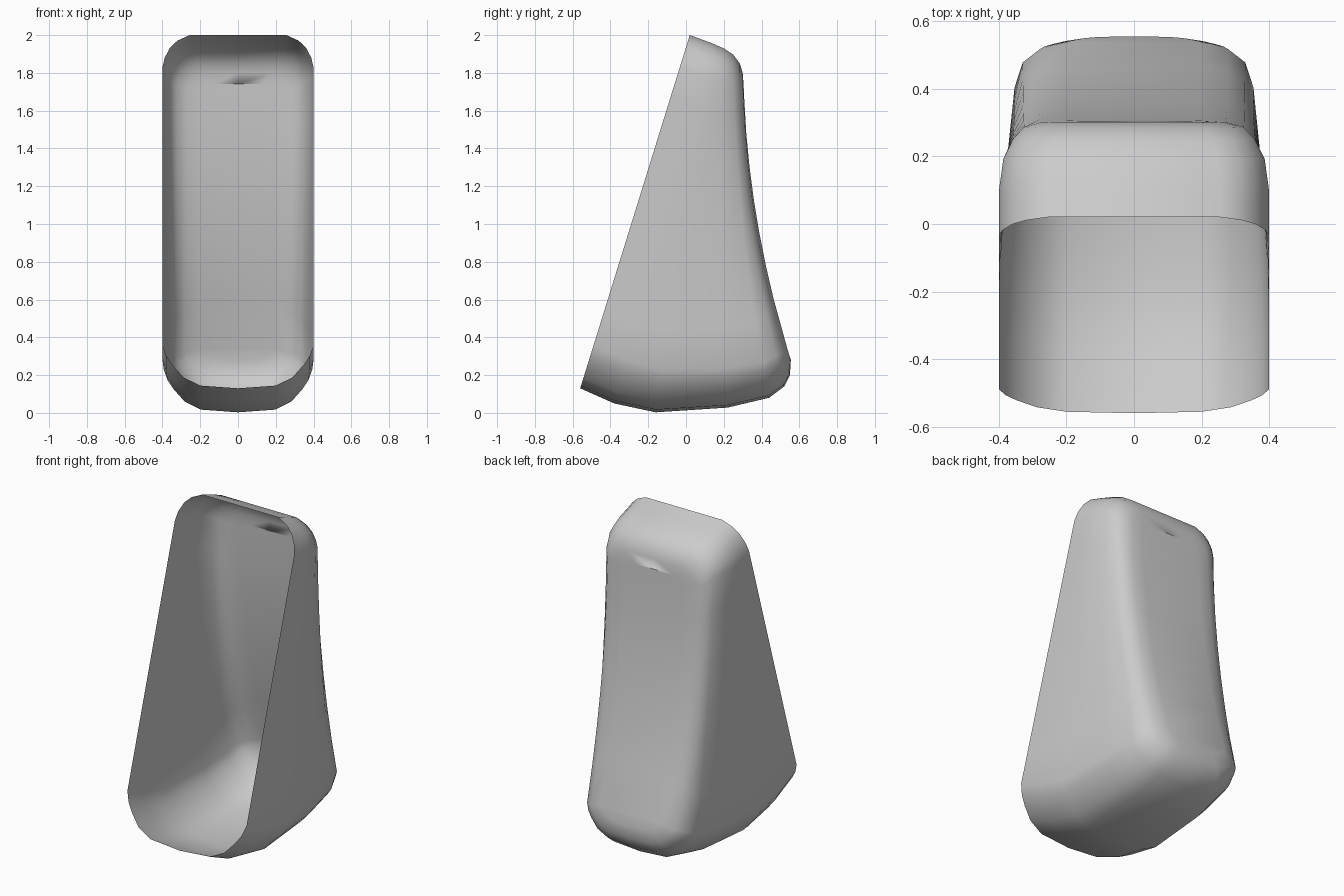
import bpy, bmesh
from mathutils import Vector

if "Cube" in bpy.data.objects:
    bpy.data.objects.remove(bpy.data.objects["Cube"])

# Rings from the open front to the back wall:
# bottom (y, z), top (y, z), half width low, half width high, inward bow
RINGS = [
    ((-.56, .13), (.02, 2.0), .40, .40, 0),
    ((-.38, .05), (.075, 1.98), .40, .40, 0),
    ((-.16, .003), (.13, 1.96), .393, .40, .01),
    ((.22, .028), (.20, 1.93), .372, .388, .03),
    ((.44, .08), (.25, 1.897), .353, .358, .045),
    ((.52, .14), (.285, 1.85), .330, .325, .058),
    ((.55, .20), (.30, 1.80), .28, .27, .055),
    ((.555, .28), (.305, 1.74), .20, .20, .052),
]
# Rounded corners: (width fraction, distance from the end)
LOW = [(0, 0), (.5, .015), (.72, .06), (.87, .13), (.95, .18), (1, .24)]
HIGH = [(1, .18), (.97, .125), (.9, .07), (.8, .03), (.64, 0), (0, 0)]
SIDES = [.22, .34, .46, .58, .70, .82]


def half_ring(bottom, top, w_low, w_high, bow):
    """Right half of one ring, from bottom centre to top centre."""
    a, b = Vector((0, *bottom)), Vector((0, *top))
    length = (b - a).length
    k = (w_low / .4) ** 2
    prof = [(f, d * k / length) for f, d in LOW]
    prof += [(1, s) for s in SIDES]
    prof += [(f, 1 - d * k / length) for f, d in HIGH]
    pts = []
    for f, s in prof:
        p = a.lerp(b, s)
        p.y -= bow * 4 * s * (1 - s)
        p.x = f * (w_low + (w_high - w_low) * s)
        pts.append(p)
    return pts


bm = bmesh.new()
rings = []
for spec in RINGS:
    right = half_ring(*spec)
    left = [Vector((-p.x, p.y, p.z)) for p in right[-2:0:-1]]
    rings.append([bm.verts.new(p) for p in right + left])

# Outer skin between rings
n = len(rings[0])
for r0, r1 in zip(rings, rings[1:]):
    for i in range(n):
        j = (i + 1) % n
        bm.faces.new((r0[i], r0[j], r1[j], r1[i]))

# Back wall strips joining the left and right sides of the last ring
last = rings[-1]
for i in range(n // 2):
    corners = [last[i], last[i + 1], last[-(i + 1) % n], last[-i % n]]
    bm.faces.new(list(dict.fromkeys(corners)))

bmesh.ops.recalc_face_normals(bm, faces=bm.faces)
mesh = bpy.data.meshes.new("open_shell")
bm.to_mesh(mesh)
bm.free()
mesh.polygons.foreach_set("use_smooth", [True] * len(mesh.polygons))
shell = bpy.data.objects.new("open_shell", mesh)
bpy.context.collection.objects.link(shell)
